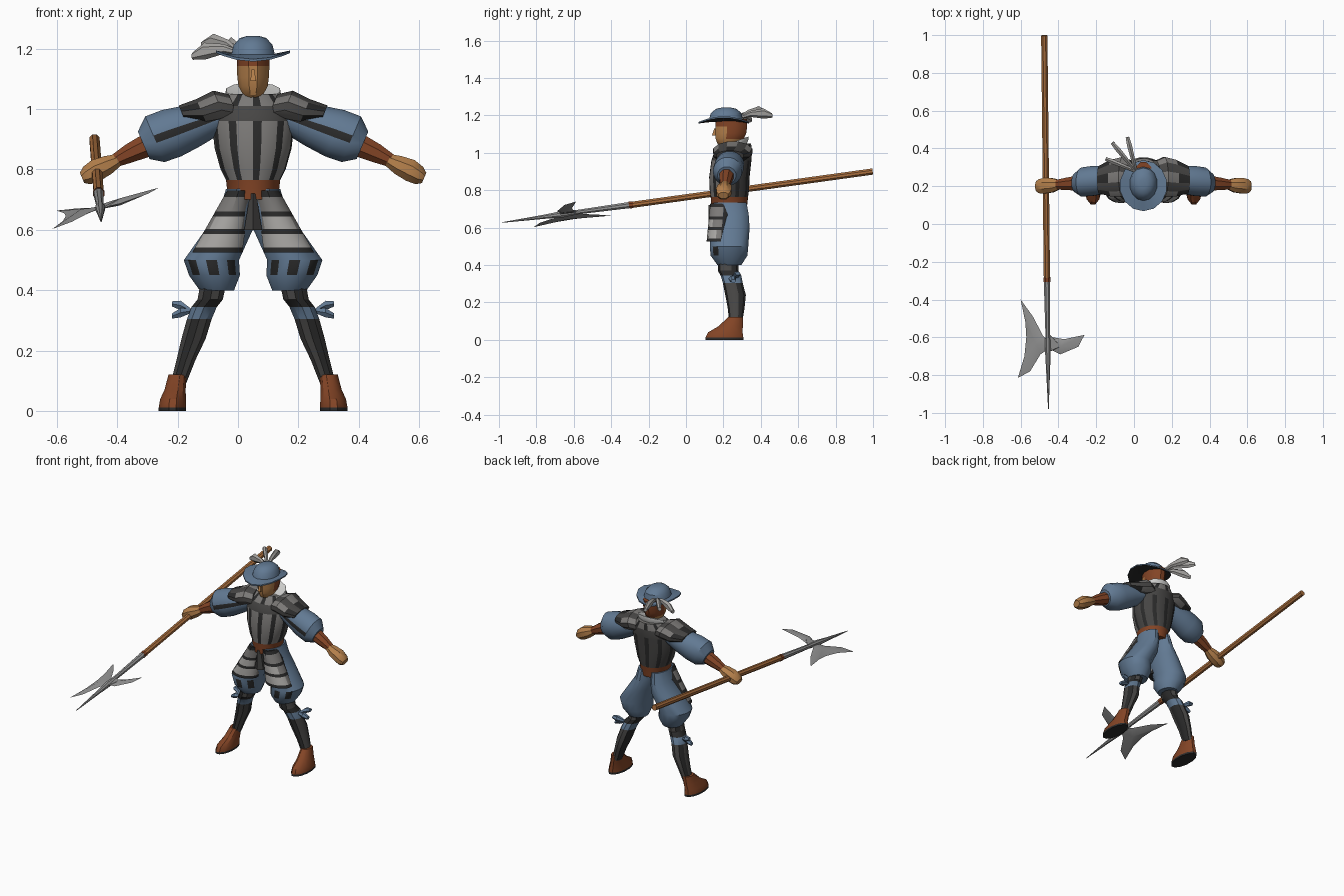
import bpy, bmesh, math
from mathutils import Vector

CX = 0.05                      # body centre line
X, Y, Z = Vector((1, 0, 0)), Vector((0, 1, 0)), Vector((0, 0, 1))


def mat(name, r, g, b):
    m = bpy.data.materials.new(name)
    m.diffuse_color = [(c / 255) ** 2.2 for c in (r, g, b)] + [1]
    return m


BLUE = mat("slate_blue", 98, 121, 146)
BLACK = mat("black", 46, 46, 46)
DARK = mat("dark_grey", 72, 71, 70)
GREY = mat("mid_grey", 122, 120, 118)
LIGHT = mat("light_grey", 165, 163, 160)
WHITE = mat("white", 208, 208, 206)
LEATHER = mat("leather_brown", 130, 70, 42)
SKIN = mat("skin_tan", 178, 126, 76)
WOOD = mat("wood", 168, 110, 64)
STEEL = mat("steel", 148, 148, 148)


def finish(name, bm, mats, mirror=False, ox=CX):
    bmesh.ops.recalc_face_normals(bm, faces=bm.faces)
    me = bpy.data.meshes.new(name)
    bm.to_mesh(me)
    bm.free()
    for m in mats:
        me.materials.append(m)
    ob = bpy.data.objects.new(name, me)
    ob.location.x = ox
    bpy.context.collection.objects.link(ob)
    if mirror:
        ob.modifiers.new("mirror", 'MIRROR').use_mirror_merge = False
    return ob


def loft(name, rings, n, mats, rule=None, axis=Z, side=Y, mirror=False, ox=CX, bend=None):
    """Skin elliptical rings (x, y, z, ra, rb); rule(row, column, centre) picks the colour."""
    axis = Vector(axis).normalized()
    side = (side - axis * side.dot(axis)).normalized()
    u = side.cross(axis)
    bm = bmesh.new()
    loops = []
    for x, y, z, ra, rb in rings:
        loop = []
        for j in range(n):
            a = 2 * math.pi * (j + 0.5) / n
            p = Vector((x, y, z)) + u * ra * math.cos(a) + side * rb * math.sin(a)
            if bend:
                p.z += bend(p)
            loop.append(bm.verts.new(p))
        loops.append(loop)
    faces = []
    for i in range(len(loops) - 1):
        for j in range(n):
            k = (j + 1) % n
            f = bm.faces.new((loops[i][j], loops[i][k], loops[i + 1][k], loops[i + 1][j]))
            faces.append((f, i, j))
    faces.append((bm.faces.new(loops[0]), 0, 0))
    faces.append((bm.faces.new(loops[-1]), len(loops) - 2, 0))
    if rule:
        for f, i, j in faces:
            f.material_index = rule(i, j, f.calc_center_median())
    return finish(name, bm, mats, mirror, ox)


# Doublet: belt row, slashed panels, chest yoke
def doublet_rule(i, j, c):
    if i == 0:
        return 3
    if i == 4:
        return 1
    if (j - 22) % 3 == 0:
        return 0
    return 2 if c.y < 0.2 or i == 5 else 1


loft("doublet", [(0, .23, .70, .083, .095), (0, .232, .765, .09, .10), (0, .232, .80, .108, .105),
                 (0, .232, .87, .128, .108), (0, .243, .96, .138, .107), (0, .253, 1.01, .125, .10),
                 (0, .27, 1.05, .085, .078)], 30, [BLACK, DARK, GREY, LEATHER], doublet_rule)

# Collar, tilted up at the back
loft("collar", [(0, .262, 1.025, .07, .08), (0, .262, 1.045, .08, .095),
                (0, .266, 1.062, .075, .092), (0, .266, 1.058, .05, .06)],
     12, [WHITE], axis=(0, -.35, .94), side=X)

# Arms: shoulder wing, puffed sleeve, forearm, hand
ARM = (-.92, 0, -.39)
loft("shoulder_wing", [(-.06, .25, 1.0, .055, .085), (-.11, .25, 1.01, .057, .108),
                       (-.17, .243, .99, .048, .10), (-.235, .235, .985, .03, .075)],
     12, [DARK, GREY, BLACK], lambda i, j, c: 2 if i == 2 and j % 2 else (j % 2),
     axis=ARM, mirror=True)
loft("sleeve", [(-.10, .245, .98, .05, .06), (-.20, .235, .945, .073, .075),
                (-.27, .228, .92, .084, .08), (-.325, .222, .90, .083, .078),
                (-.362, .218, .88, .05, .05)],
     20, [BLUE, BLACK], lambda i, j, c: 1 if j == 14 and i < 3 else 0, axis=ARM, mirror=True)
loft("forearm", [(-.34, .217, .885, .043, .043), (-.41, .212, .853, .034, .035),
                 (-.465, .208, .825, .022, .026)], 8, [LEATHER], axis=ARM, mirror=True)
loft("hand", [(-.445, .208, .832, .022, .026), (-.48, .205, .815, .034, .04),
              (-.52, .203, .797, .040, .045), (-.55, .20, .78, .034, .04),
              (-.566, .20, .772, .02, .028)], 8, [SKIN], axis=ARM, mirror=True)

# Breeches with dark slashes at the lower front
loft("breeches", [(-.045, .235, .735, .046, .09), (-.053, .237, .67, .057, .10),
                  (-.08, .237, .60, .08, .105), (-.138, .23, .50, .093, .105),
                  (-.128, .23, .45, .086, .10), (-.12, .232, .40, .058, .065)],
     16, [BLUE, BLACK], lambda i, j, c: 1 if i == 3 and c.y < .19 and j % 2 else 0, mirror=True)

# Banded thigh flaps and the dark fold between them
flap = [(-.047 - .072 * t, .19 - .018 * t, .73 - .205 * t, .04 + .045 * t, .06 + .002 * t)
        for t in (0, .1, .34, .42, .62, .70, .92, 1)]
loft("thigh_flap", flap, 14, [BLACK, GREY, LIGHT],
     lambda i, j, c: 0 if i % 2 == 0 or c.y > .19 else 1 + (i > 2 and c.y < .15), mirror=True)
loft("front_fold", [(0, .165, .72, .012, .045), (0, .16, .60, .034, .04)], 6, [DARK])

# Stockings with a blue garter row, and a side bow
loft("stocking", [(-.13, .225, .43, .045, .055), (-.142, .225, .37, .044, .055),
                  (-.162, .24, .345, .044, .055), (-.178, .25, .305, .043, .053),
                  (-.197, .265, .24, .042, .055), (-.222, .268, .17, .033, .045),
                  (-.248, .266, .09, .027, .034)],
     10, [DARK, BLUE, BLACK], lambda i, j, c: 1 if i == 2 else (2 if i == 1 or j % 3 == 0 else 0),
     mirror=True)
for s, n in ((1, "upper"), (-1, "lower")):
    loft("garter_bow_" + n, [(-.205, .25, .332, .008, .01),
                             (-.24, .26 + .012 * s, .338 + .012 * s, .018, .02),
                             (-.268, .265 + .012 * s, .335 + .02 * s, .01, .014)],
         6, [BLUE], axis=X, mirror=True)

# Shoes with dark soles
loft("shoe", [(-.267, .205, 0, .047, .105), (-.267, .205, .012, .047, .105),
              (-.265, .21, .04, .044, .096), (-.258, .238, .072, .036, .068),
              (-.25, .265, .122, .031, .04)],
     12, [LEATHER, BLACK], lambda i, j, c: 1 if c.z < .01 else 0, mirror=True)

# Head: tan face, brown hair at the back and under the hat
loft("head", [(0, .25, 1.02, .036, .04), (0, .222, 1.047, .034, .055), (0, .234, 1.075, .05, .078),
              (0, .24, 1.105, .054, .085), (0, .242, 1.142, .056, .088), (0, .242, 1.18, .056, .088)],
     12, [SKIN, LEATHER],
     lambda i, j, c: 1 if i == 4 or (c.y > .225 and c.z > 1.065) else 0)
loft("nose", [(0, .15, 1.092, .013, .016), (0, .158, 1.13, .007, .01)], 4, [SKIN])

# Hat: dark underside, brim lifted at the sides, low crown
loft("hat", [(0, .205, 1.165, .05, .07), (0, .203, 1.157, .126, .135), (0, .203, 1.165, .126, .135),
             (0, .213, 1.18, .074, .09), (0, .215, 1.212, .066, .082),
             (0, .215, 1.235, .045, .055), (0, .215, 1.242, .02, .025)],
     14, [BLUE, BLACK], lambda i, j, c: 1 if i == 0 else 0, bend=lambda p: 1.9 * min(p.x * p.x, .016)
     if p.z < 1.17 else 0)

# Plumes sweeping back from the hat
root = Vector((-.04, .28, 1.185))
for k, tip in enumerate([(-.085, .46, 1.20), (-.165, .43, 1.215), (-.20, .345, 1.175)]):
    d = Vector(tip) - root
    prof = [(0, .006), (.35, .016), (.75, .028), (1, .012)]
    loft(f"plume_{k + 1}", [(*(root + d * t + Z * .02 * math.sin(math.pi * t)), .008 + w * .25, w)
                            for t, w in prof], 6, [LIGHT], axis=d, side=Z)

# Polearm: wooden staff, steel socket and spike
POLE = (-.011, 1, .137)
loft("staff", [(-.475, .998, .90, .018, .018), (-.461, -.29, .722, .018, .018)],
     8, [WOOD], axis=POLE, side=X, ox=0)
loft("socket_ring", [(-.461, -.283, .723, .02, .02), (-.461, -.305, .720, .02, .02)],
     8, [LEATHER], axis=POLE, side=X, ox=0)
loft("spike", [(-.461, -.30, .721, .018, .018), (-.457, -.58, .683, .013, .013),
               (-.456, -.66, .672, .019, .017), (-.455, -.76, .658, .012, .012),
               (-.453, -.98, .628, .002, .002)], 8, [STEEL], axis=POLE, side=X, ox=0)


# Blade and hook: tilted plates, thick at the middle and thin at the rim
def plate(name, outline, centre):
    bm = bmesh.new()

    def put(x, y, dz=0):
        return bm.verts.new((x, y, .68 + .3 * (x + .455) + .137 * (y + .6) + dz))
    rim = [put(*p) for p in outline]
    for dz in (.012, -.012):
        c = put(*centre, dz)
        for a, b in zip(rim, rim[1:] + rim[:1]):
            bm.faces.new((a, b, c))
    finish(name, bm, [STEEL], ox=0)


plate("axe_blade", [(-.60, -.40), (-.535, -.49), (-.48, -.595), (-.45, -.62), (-.45, -.66),
                    (-.495, -.69), (-.55, -.78), (-.615, -.815), (-.58, -.70), (-.57, -.60),
                    (-.575, -.52)], (-.52, -.63))
plate("back_hook", [(-.46, -.57), (-.43, -.60), (-.37, -.61), (-.262, -.587), (-.295, -.65),
                    (-.39, -.69), (-.43, -.67), (-.46, -.68)], (-.39, -.648))

# Soft shading with crisp edges
bpy.ops.object.select_all(action='SELECT')
bpy.context.view_layer.objects.active = bpy.data.objects["doublet"]
bpy.ops.object.shade_smooth_by_angle(angle=math.radians(32))
